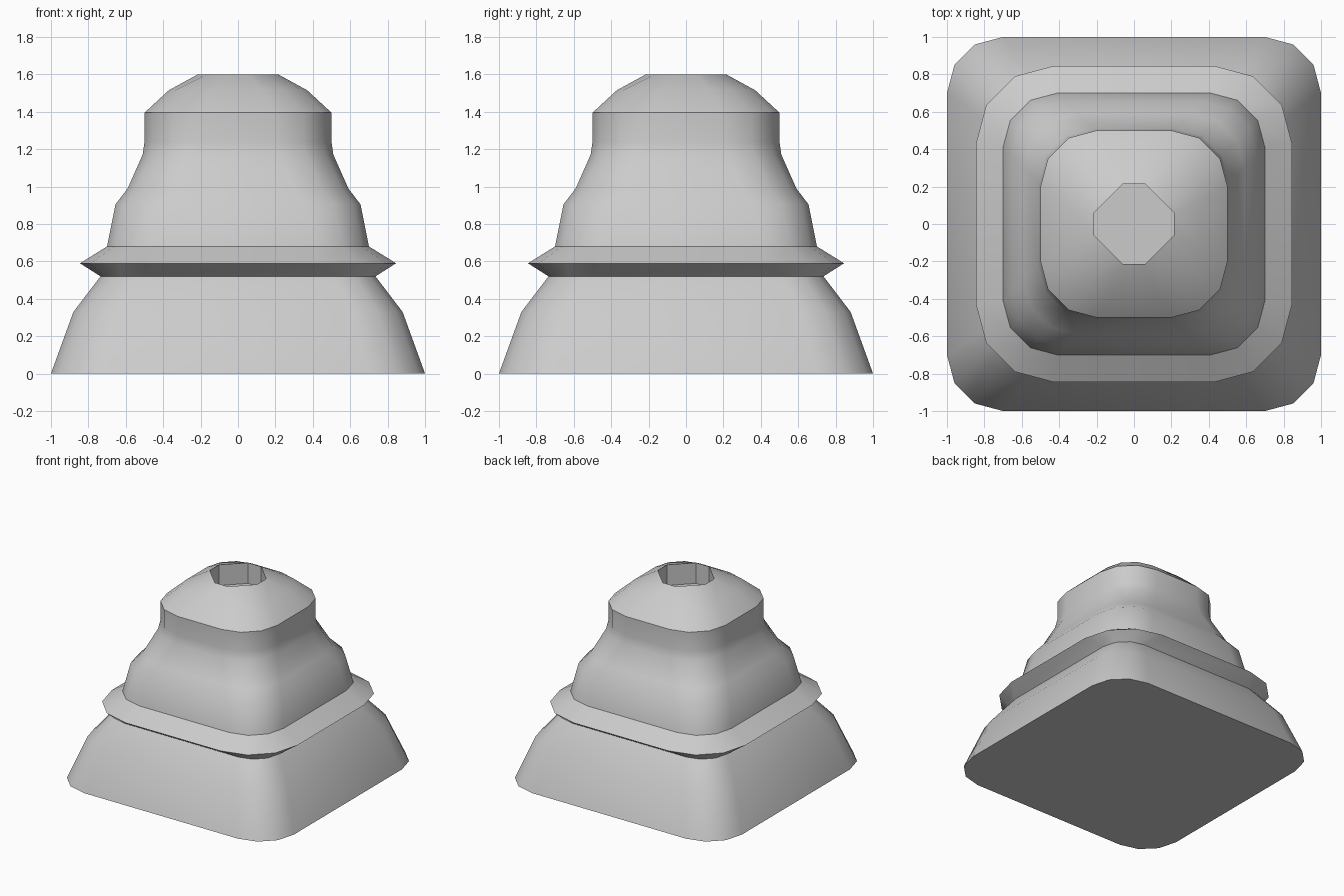
import bpy, bmesh, math

if "Cube" in bpy.data.objects:
    bpy.data.objects.remove(bpy.data.objects["Cube"])

SEGS = 3  # segments per rounded corner


def ring(bm, half, flat, z, chamfer=False):
    """Square ring with rounded (or straight cut) corners, counter-clockwise."""
    r = half - flat
    verts = []
    for q in range(4):
        c, s = round(math.cos(q * math.pi / 2)), round(math.sin(q * math.pi / 2))
        for i in range(SEGS + 1):
            t = i / SEGS
            if chamfer:
                x, y = flat + r * (1 - t), flat + r * t
            else:
                x = flat + r * math.cos(t * math.pi / 2)
                y = flat + r * math.sin(t * math.pi / 2)
            verts.append(bm.verts.new((c * x - s * y, s * x + c * y, z)))
    return verts


def loft(name, profile, cap_bottom=False, cap_top=False):
    """Skin a stack of (half width, half flat length, z[, chamfer]) rings."""
    bm = bmesh.new()
    rings = [ring(bm, *p) for p in profile]
    n = len(rings[0])
    for a, b in zip(rings, rings[1:]):
        for i in range(n):
            j = (i + 1) % n
            bm.faces.new((a[i], a[j], b[j], b[i]))
    if cap_bottom:
        bm.faces.new(rings[0][::-1])
    if cap_top:
        bm.faces.new(rings[-1])
    mesh = bpy.data.meshes.new(name)
    bm.to_mesh(mesh)
    bm.free()
    obj = bpy.data.objects.new(name, mesh)
    bpy.context.collection.objects.link(obj)
    bpy.ops.object.select_all(action='DESELECT')
    obj.select_set(True)
    bpy.context.view_layer.objects.active = obj
    bpy.ops.object.shade_smooth_by_angle(angle=math.radians(31))
    return obj


# Flared foot
loft("base", [(1.0, 0.70, 0.0), (0.88, 0.616, 0.33), (0.735, 0.515, 0.52)],
     cap_bottom=True)

# Sharp projecting collar
loft("collar", [(0.735, 0.515, 0.52), (0.845, 0.43, 0.59), (0.70, 0.41, 0.68)])

# Stepped body narrowing to the neck
loft("body", [(0.70, 0.41, 0.68), (0.655, 0.37, 0.905), (0.59, 0.30, 0.99),
              (0.51, 0.22, 1.17), (0.50, 0.20, 1.24), (0.50, 0.20, 1.395)])

# Domed cap with an eight-sided recess
loft("cap", [(0.50, 0.20, 1.395), (0.37, 0.13, 1.515), (0.215, 0.06, 1.60, True),
             (0.215, 0.06, 1.43, True)], cap_top=True)
